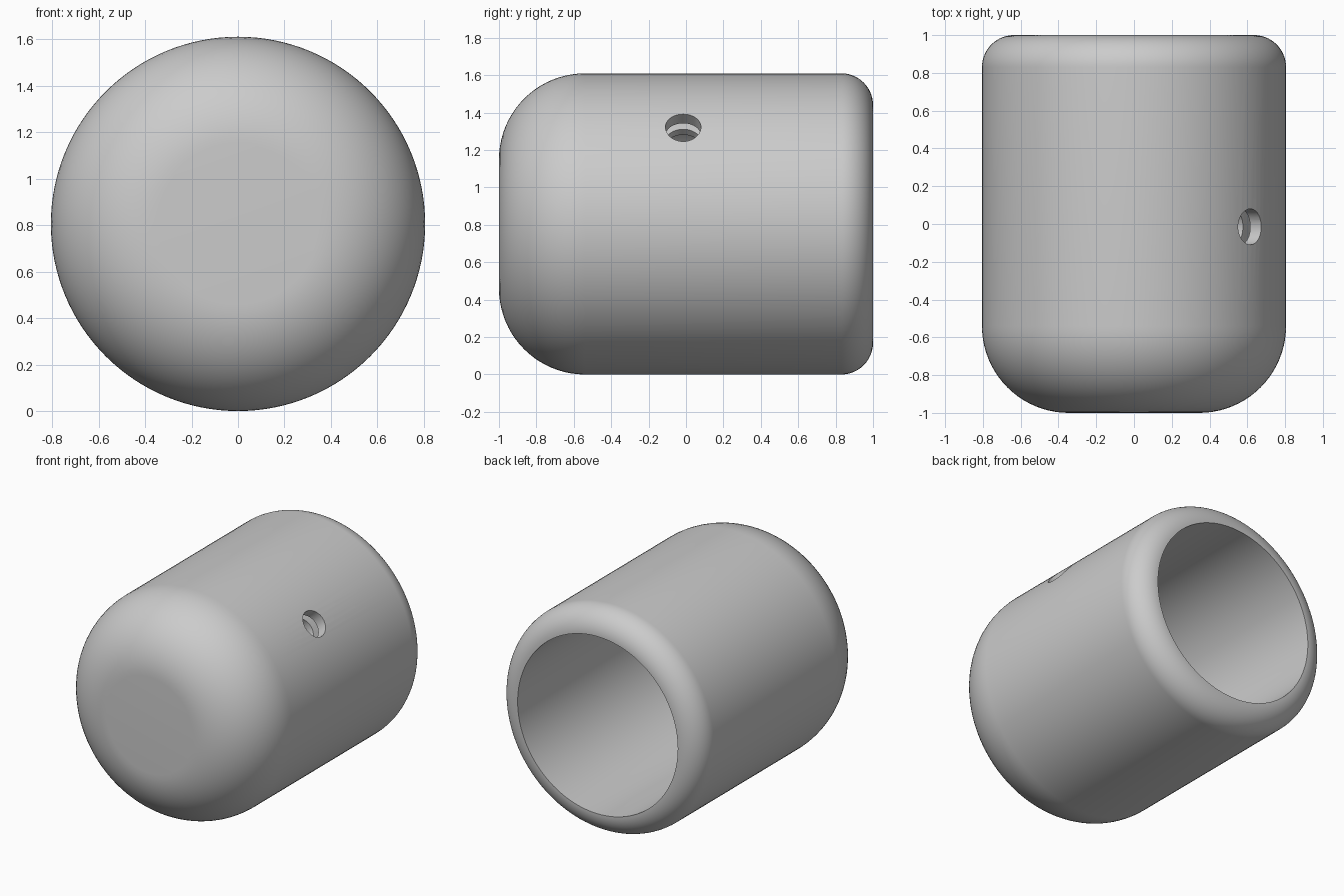
import bpy, bmesh
from math import sin, cos, pi, radians
from mathutils import Matrix, Vector

default = bpy.data.objects.get("Cube")
if default:
    bpy.data.objects.remove(default, do_unlink=True)

OUTER, BORE = 0.805, 0.635      # outer and inner radius
NOSE, RIM = 0.46, 0.17          # rounding at the closed and open ends
WALL = OUTER - BORE
AXIS = Vector((0, 1, 0))

grey = bpy.data.materials.new("matte grey")
grey.use_nodes = True
grey.diffuse_color = (0.6, 0.6, 0.6, 1)
grey.node_tree.nodes["Principled BSDF"].inputs["Base Color"].default_value = grey.diffuse_color


def arc(r, y, radius, start, end, steps=20):
    """Points of a fillet as (radius from axis, position along axis)."""
    angles = [radians(start + (end - start) * i / steps) for i in range(steps + 1)]
    return [(r + radius * cos(a), y + radius * sin(a)) for a in angles]


def new_object(name, bm):
    bmesh.ops.recalc_face_normals(bm, faces=bm.faces)
    mesh = bpy.data.meshes.new(name)
    bm.to_mesh(mesh)
    bm.free()
    mesh.materials.append(grey)
    ob = bpy.data.objects.new(name, mesh)
    bpy.context.collection.objects.link(ob)
    return ob


def lathe(name, profile, closed):
    """Revolve a profile around the lengthwise axis."""
    bm = bmesh.new()
    verts = [bm.verts.new((r, y, OUTER)) for r, y in profile]
    pairs = list(zip(verts, verts[1:])) + ([(verts[-1], verts[0])] if closed else [])
    edges = [bm.edges.new(p) for p in pairs]
    bmesh.ops.spin(bm, geom=verts + edges, cent=(0, 0, OUTER), axis=AXIS,
                   angle=2 * pi, steps=128, use_merge=True)
    bmesh.ops.remove_doubles(bm, verts=bm.verts, dist=1e-5)
    return new_object(name, bm)


def cut(target, cutter):
    cutter.hide_render = True
    mod = target.modifiers.new("cut", 'BOOLEAN')
    mod.operation, mod.solver, mod.object = 'DIFFERENCE', 'EXACT', cutter
    bpy.context.view_layer.objects.active = target
    bpy.ops.object.modifier_apply(modifier=mod.name)
    bpy.data.objects.remove(cutter, do_unlink=True)


# Hollow cap: rounded nose, straight side, rounded rim, bore with rounded floor
nose_r, nose_y = OUTER - NOSE, NOSE - 1
profile = [(0, -1)]
profile += arc(nose_r, nose_y, NOSE, -90, 0)
profile += arc(BORE, 1 - RIM, RIM, 0, 90)
profile += arc(nose_r, nose_y, NOSE - WALL, 0, -90)
profile += [(0, nose_y - NOSE + WALL)]
cap = lathe("hollow_cap", profile, closed=False)

# Cavity inside the side wall
cavity = lathe("wall_cavity", [(0.68, -0.5), (0.73, -0.5), (0.73, 0.8), (0.68, 0.8)], closed=True)
cut(cap, cavity)

# Small round hole through one upper side
tilt = radians(40)
out = Vector((cos(tilt), 0, sin(tilt)))
bm = bmesh.new()
bmesh.ops.create_cone(bm, cap_ends=True, segments=48, radius1=0.095, radius2=0.095, depth=0.5,
                      matrix=Matrix.Translation(Vector((0, -0.015, OUTER)) + out * 0.75)
                      @ out.to_track_quat('Z', 'Y').to_matrix().to_4x4())
cut(cap, new_object("side_hole", bm))

# Smooth shading with crisp hole and bore edges
bpy.ops.object.select_all(action='DESELECT')
cap.select_set(True)
bpy.context.view_layer.objects.active = cap
bpy.ops.object.shade_smooth_by_angle(angle=radians(30))
